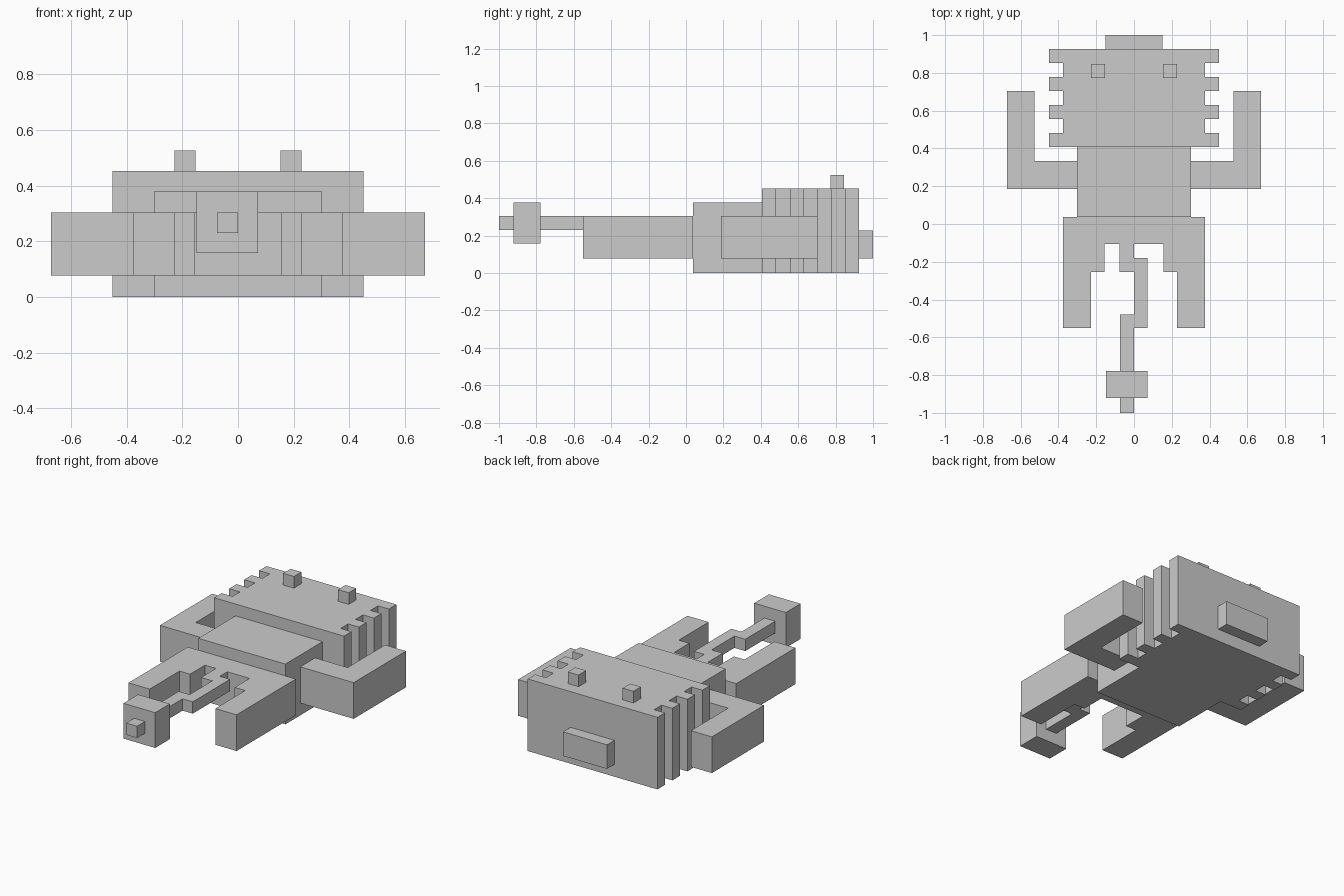
import bpy, bmesh

if "Cube" in bpy.data.objects:
    bpy.data.objects.remove(bpy.data.objects["Cube"])


def extrude(name, pts, z0, z1):
    """Extrude a closed plan outline (x, y) from z0 up to z1."""
    bm = bmesh.new()
    face = bm.faces.new([bm.verts.new((x, y, z0)) for x, y in pts])
    top = bmesh.ops.extrude_face_region(bm, geom=[face])["geom"]
    verts = [v for v in top if isinstance(v, bmesh.types.BMVert)]
    bmesh.ops.translate(bm, verts=verts, vec=(0, 0, z1 - z0))
    bmesh.ops.recalc_face_normals(bm, faces=bm.faces)
    mesh = bpy.data.meshes.new(name)
    bm.to_mesh(mesh)
    bm.free()
    obj = bpy.data.objects.new(name, mesh)
    bpy.context.collection.objects.link(obj)
    return obj


def box(name, x0, x1, y0, y1, z0, z1):
    return extrude(name, [(x0, y0), (x1, y0), (x1, y1), (x0, y1)], z0, z1)


def symmetric(half):
    """Complete a right-hand outline with its mirror image."""
    return half + [(-x, y) for x, y in reversed(half)]


# Head: slab with notched sides, seven equal rows from back to front
row = (0.926 - 0.407) / 7
half = []
for i in range(7):
    x = 0.45 if i % 2 == 0 else 0.375
    half += [(x, 0.407 + i * row), (x, 0.407 + (i + 1) * row)]
extrude("head", symmetric(half), 0, 0.452)
box("snout", -0.152, 0.152, 0.926, 1.0, 0.077, 0.228)

# Torso
box("torso", -0.302, 0.302, 0.038, 0.407, 0, 0.378)

# Hips and stepped legs in one outline
extrude("hips_and_legs", symmetric([
    (0.155, -0.106), (0.155, -0.254), (0.228, -0.254), (0.228, -0.55),
    (0.375, -0.55), (0.375, 0.038)]), 0.077, 0.304)

# Paired eye stubs and bent arms
for side, s in (("left", -1), ("right", 1)):
    box(f"eye_{side}", s * 0.153, s * 0.228, 0.772, 0.846, 0.452, 0.525)
    arm = [(0.302, 0.186), (0.672, 0.186), (0.672, 0.704),
           (0.527, 0.704), (0.527, 0.334), (0.302, 0.334)]
    extrude(f"arm_{side}", [(s * x, y) for x, y in arm], 0.077, 0.304)

# Zigzag tail with a club and a tip
extrude("tail", [
    (-0.078, -0.106), (-0.078, -0.254), (0, -0.254), (0, -0.48),
    (-0.075, -0.48), (-0.075, -0.777), (0, -0.777), (0, -0.55),
    (0.071, -0.55), (0.071, -0.18), (0, -0.18), (0, -0.106)], 0.23, 0.304)
box("tail_club", -0.149, 0.071, -0.922, -0.777, 0.157, 0.378)
box("tail_tip", -0.075, 0, -1.0, -0.922, 0.23, 0.304)
